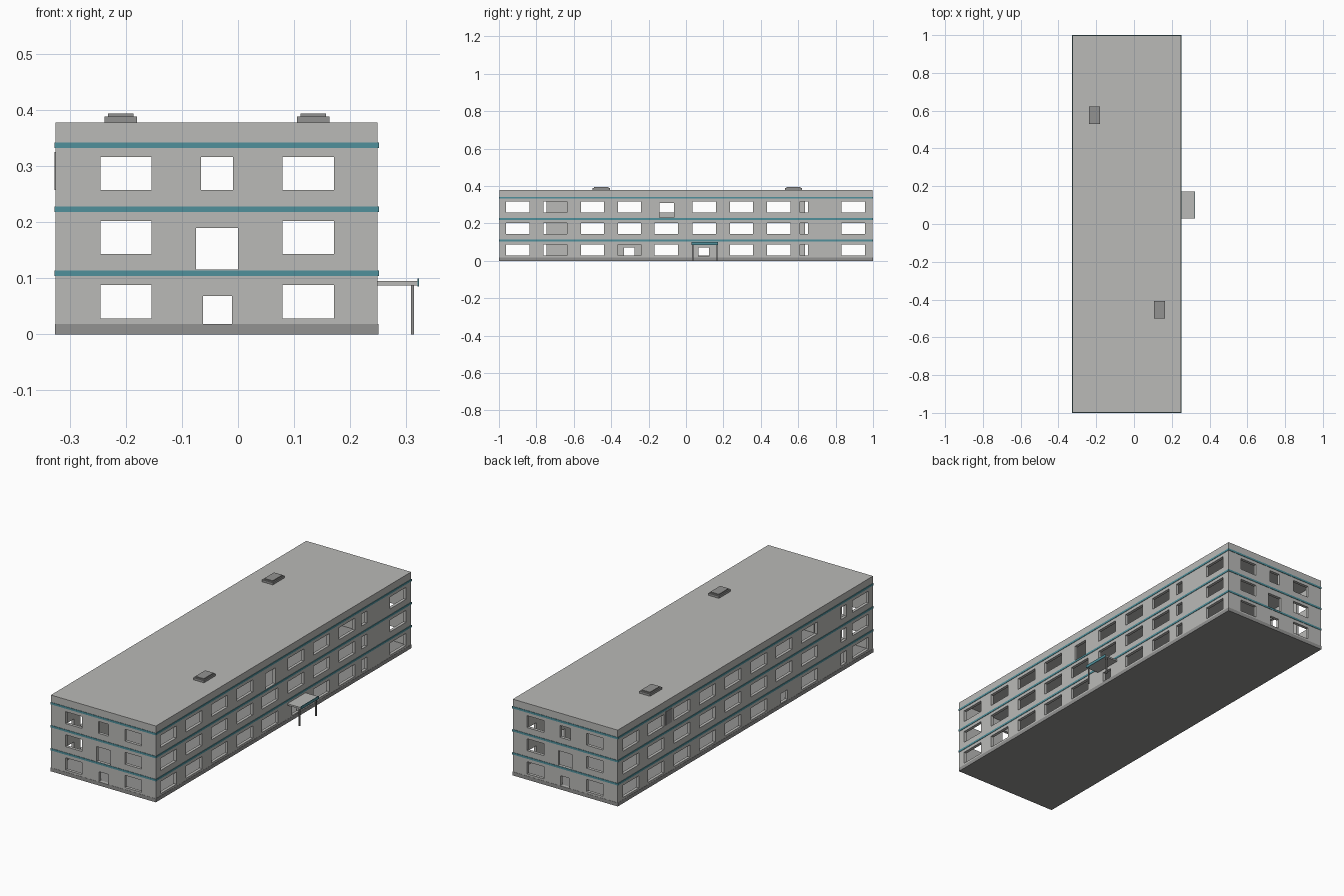
import bpy, bmesh

if "Cube" in bpy.data.objects:
    bpy.data.objects.remove(bpy.data.objects["Cube"])

def material(name, rgb):
    m = bpy.data.materials.new(name)
    m.diffuse_color = (*rgb, 1)
    m.use_nodes = True
    m.node_tree.nodes["Principled BSDF"].inputs["Base Color"].default_value = m.diffuse_color
    return m

GREY = material("wall grey", (0.49, 0.49, 0.475))
DARK = material("dark grey", (0.29, 0.29, 0.285))
TEAL = material("teal", (0.08, 0.28, 0.33))

X0, X1, Y0, Y1, H = -0.325, 0.249, -0.998, 0.998, 0.377
T = 0.015       # wall thickness
BASE = 0.018    # plinth height
ROOF = 0.362    # underside of the roof slab

def finish(name, bm, mat):
    bmesh.ops.recalc_face_normals(bm, faces=bm.faces)
    me = bpy.data.meshes.new(name)
    bm.to_mesh(me)
    bm.free()
    me.materials.append(mat)
    ob = bpy.data.objects.new(name, me)
    bpy.context.collection.objects.link(ob)
    return ob

def box(name, x, y, z, mat):
    bm = bmesh.new()
    bmesh.ops.create_cube(bm, size=1)
    for v in bm.verts:
        v.co = [a[0] if c < 0 else a[1] for c, a in zip(v.co, (x, y, z))]
    return finish(name, bm, mat)

def wall(name, place, u0, u1, holes):
    """Slab with rectangular openings; place(u, depth, z) gives a point."""
    us = sorted({u0, u1} | {u for h in holes for u in h[:2]})
    zs = sorted({BASE, ROOF} | {z for h in holes for z in h[2:]})

    def solid(i, j):
        if not (0 <= i < len(us) - 1 and 0 <= j < len(zs) - 1):
            return False
        u, z = (us[i] + us[i + 1]) / 2, (zs[j] + zs[j + 1]) / 2
        return not any(a < u < b and c < z < d for a, b, c, d in holes)

    bm = bmesh.new()
    verts = {}

    def vert(i, d, j):
        if (i, d, j) not in verts:
            verts[i, d, j] = bm.verts.new(place(us[i], d * T, zs[j]))
        return verts[i, d, j]

    for i in range(len(us) - 1):
        for j in range(len(zs) - 1):
            if not solid(i, j):
                continue
            ring = [(i, j), (i + 1, j), (i + 1, j + 1), (i, j + 1)]
            for d in (0, 1):
                bm.faces.new([vert(a, d, b) for a, b in ring])
            # reveals and rims wherever the neighbouring cell is open
            for k, (di, dj) in enumerate([(0, -1), (1, 0), (0, 1), (-1, 0)]):
                if not solid(i + di, j + dj):
                    (a, b), (c, e) = ring[k], ring[(k + 1) % 4]
                    bm.faces.new([vert(a, 0, b), vert(c, 0, e),
                                  vert(c, 1, e), vert(a, 1, b)])
    return finish(name, bm, GREY)

# Window rows and the regular window columns of the long sides
ROWS = [(0.028, 0.088), (0.143, 0.202), (0.257, 0.316)]
COLS = [-0.9, -0.7, -0.5, -0.302, -0.105, 0.097, 0.297, 0.495, 0.7, 0.895]

def side_holes(narrow_col, narrow, special):
    holes = []
    for r, row in enumerate(ROWS):
        for c, y in enumerate(COLS):
            if (r, c) in special:
                holes.append(special[r, c])
            elif c == narrow_col:
                holes.append((*narrow, *row))
            else:
                holes.append((y - 0.0625, y + 0.0625, *row))
    return holes

wall("right_wall", lambda u, d, z: (X1 - d, u, z), Y0, Y1,
     side_holes(8, (0.61, 0.652), {(0, 5): (0.068, 0.124, 0.022, 0.07),
                                   (2, 4): (-0.142, -0.064, 0.23, 0.308)}))
wall("left_wall", lambda u, d, z: (X0 + d, u, z), Y0, Y1,
     side_holes(1, (-0.79, -0.747), {(0, 3): (-0.331, -0.275, 0.022, 0.07)}))

# End walls: two window columns with a door or stair window between
END = [(a, b, *row) for row in ROWS for a, b in ((-0.245, -0.154), (0.079, 0.171))]
END += [(-0.062, -0.011, 0.0185, 0.068), (-0.075, 0.0, 0.115, 0.189),
        (-0.066, -0.009, 0.257, 0.316)]
wall("front_wall", lambda u, d, z: (u, Y0 + d, z), X0 + T, X1 - T, END)
wall("back_wall", lambda u, d, z: (u, Y1 - d, z), X0 + T, X1 - T, END)

# Plinth floor and roof slab
box("plinth", (X0 - 0.001, X1 + 0.001), (Y0 - 0.001, Y1 + 0.001), (0, BASE), DARK)
box("roof", (X0, X1), (Y0, Y1), (ROOF, H), GREY)

# Teal bands around each storey
O = 0.002
for n, z in enumerate((0.104, 0.218, 0.332)):
    zz = (z, z + 0.01)
    for side, x in (("left", (X0 - O, X0 + O)), ("right", (X1 - O, X1 + O))):
        box(f"{side}_band_{n}", x, (Y0 - O, Y1 + O), zz, TEAL)
    for side, y in (("front", (Y0 - O, Y0 + O)), ("back", (Y1 - O, Y1 + O))):
        box(f"{side}_band_{n}", (X0 + O, X1 - O), y, zz, TEAL)

# Roof vents with raised caps
for n, (x, y) in enumerate(((-0.209, 0.575), (0.134, -0.453))):
    box(f"vent_{n}", (x - 0.029, x + 0.029), (y - 0.046, y + 0.046), (H, 0.388), DARK)
    box(f"vent_cap_{n}", (x - 0.023, x + 0.023), (y - 0.038, y + 0.038), (0.388, 0.393), DARK)

# Entrance canopy on two posts, with a teal fascia
box("canopy", (X1, 0.32), (0.03, 0.172), (0.087, 0.095), GREY)
box("canopy_fascia", (0.32, 0.323), (0.03, 0.172), (0.085, 0.099), TEAL)
for n, y in enumerate((0.036, 0.166)):
    box(f"canopy_post_{n}", (0.308, 0.314), (y - 0.003, y + 0.003), (0, 0.087), DARK)

# Small plate on the left wall
box("wall_plate", (X0 - 0.002, X0 + 0.001), (0.575, 0.625), (0.257, 0.325), DARK)
